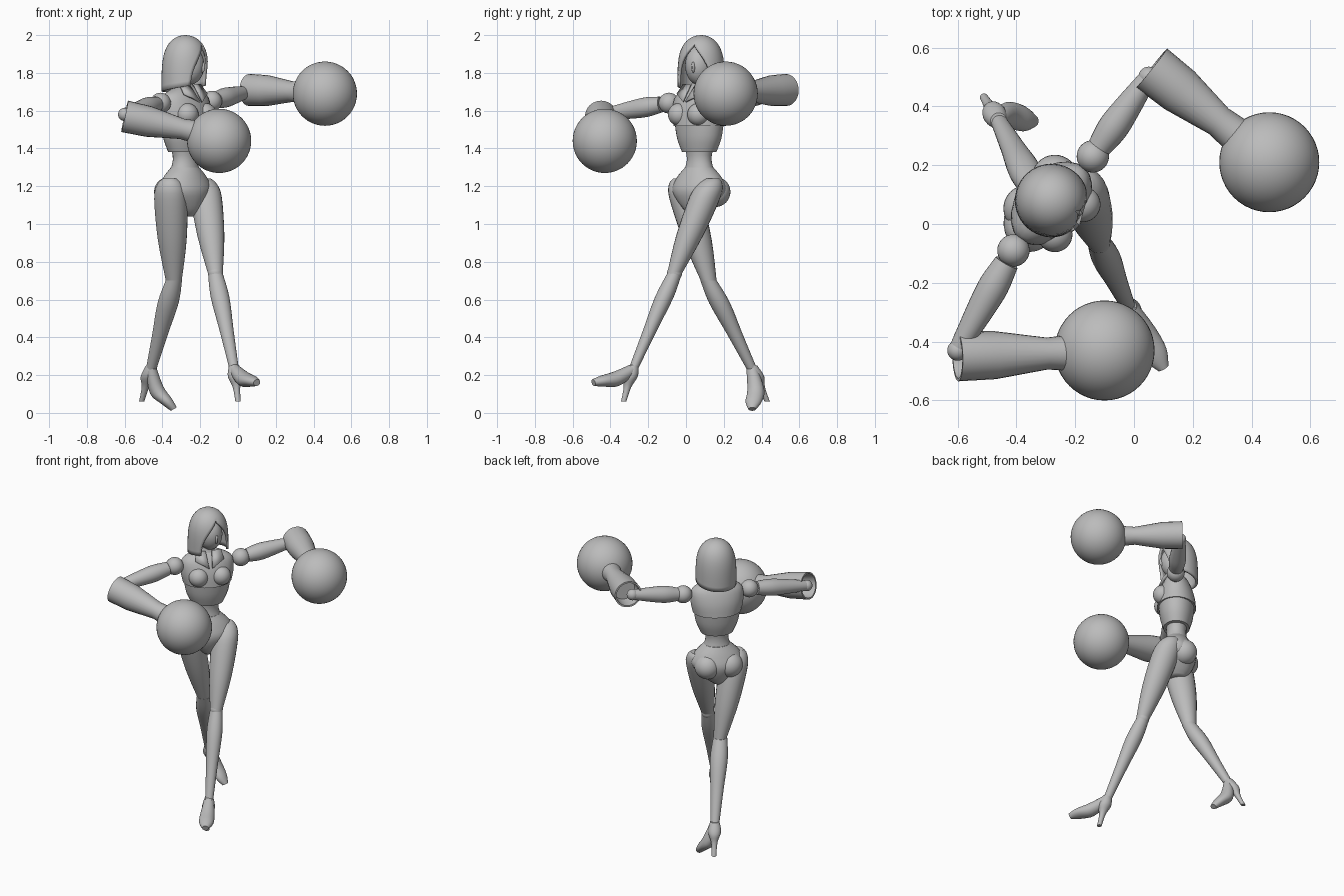
import bpy, bmesh
from math import sin, cos, pi, radians
from mathutils import Vector, Matrix

cube = bpy.data.objects.get("Cube")
if cube:
    bpy.data.objects.remove(cube)

grey = bpy.data.materials.new("matte grey")
grey.use_nodes = True
grey.diffuse_color = (0.5, 0.5, 0.5, 1)
grey.node_tree.nodes["Principled BSDF"].inputs["Base Color"].default_value = grey.diffuse_color

UP = Vector((0, 0, 1))
BODY = Matrix.Translation((-0.28, 0.07, 0)) @ Matrix.Rotation(radians(47), 4, 'Z')
HEAD = Matrix.Translation((-0.28, 0.08, 0)) @ Matrix.Rotation(radians(66), 4, 'Z')
ACROSS = BODY.to_3x3() @ Vector((1, 0, 0))


def finish(name, bm):
    """Turn a bmesh into a shaded grey object."""
    bmesh.ops.remove_doubles(bm, verts=bm.verts, dist=1e-5)
    bmesh.ops.recalc_face_normals(bm, faces=bm.faces)
    mesh = bpy.data.meshes.new(name)
    bm.to_mesh(mesh)
    bm.free()
    mesh.materials.append(grey)
    part = bpy.data.objects.new(name, mesh)
    bpy.context.collection.objects.link(part)
    bpy.ops.object.select_all(action='DESELECT')
    part.select_set(True)
    bpy.context.view_layer.objects.active = part
    bpy.ops.object.shade_smooth_by_angle(angle=radians(40))
    return part


def skin(bm, rings, closed=True):
    """Join rings of points with quads and return the vertex loops."""
    loops = [[bm.verts.new(point) for point in ring] for ring in rings]
    count = len(loops[0])
    for lower, upper in zip(loops, loops[1:]):
        for i in range(count if closed else count - 1):
            j = (i + 1) % count
            bm.faces.new((lower[i], lower[j], upper[j], upper[i]))
    return loops


def blend(keys, steps):
    """Smooth curve through the key vectors."""
    curve = []
    for i in range(len(keys) - 1):
        a, b, c, d = (keys[min(max(i + k, 0), len(keys) - 1)] for k in (-1, 0, 1, 2))
        for s in range(steps):
            t = s / steps
            curve.append(b + (c - a) * t / 2 + (a * 2 - b * 5 + c * 4 - d) * t * t / 2
                         + (b * 3 - a - c * 3 + d) * t ** 3 / 2)
    return curve + [keys[-1]]


def loft(name, sections, normal, side, steps=4, sides=24):
    """Loft ellipses given as (centre, side radius, other radius)."""
    normal = normal.normalized()
    u = (side - normal * side.dot(normal)).normalized()
    v = normal.cross(u)
    keys = [Vector((*centre, wide, deep)) for centre, wide, deep in sections]
    rings = []
    for x, y, z, wide, deep in blend(keys, steps):
        turns = [2 * pi * i / sides for i in range(sides)]
        rings.append([Vector((x, y, z)) + u * wide * cos(a) + v * deep * sin(a) for a in turns])
    bm = bmesh.new()
    loops = skin(bm, rings)
    bm.faces.new(loops[0])
    bm.faces.new(loops[-1])
    return finish(name, bm)


def trunk(name, *levels):
    """Torso piece from level sections: height, half width, half depth."""
    sections = [(BODY @ Vector((0, 0, z)), wide, deep) for z, wide, deep in levels]
    loft(name, sections, UP, ACROSS)


def limb(name, start, end, size, profile, level=False, steps=4, depth=1):
    """Straight limb whose radius follows (fraction, scale) pairs."""
    sections = [(start.lerp(end, f), size * r, size * r * depth) for f, r in profile]
    axis = end - start
    side = ACROSS if level else axis.cross(UP)
    loft(name, sections, UP if level else axis, side, steps)


def ball(name, centre, size, frame=Matrix(), segments=32):
    bm = bmesh.new()
    bmesh.ops.create_uvsphere(bm, u_segments=segments, v_segments=segments // 2, radius=1)
    scale = size if isinstance(size, tuple) else (size,) * 3
    place = frame @ Matrix.Translation(centre) @ Matrix.Diagonal((*scale, 1))
    bmesh.ops.transform(bm, verts=bm.verts, matrix=place)
    finish(name, bm)


# torso
trunk("chest", (1.73, 0.05, 0.04), (1.68, 0.15, 0.08), (1.6, 0.165, 0.11), (1.52, 0.15, 0.12))
trunk("ribs", (1.53, 0.145, 0.11), (1.45, 0.13, 0.1), (1.38, 0.1, 0.08))
trunk("waist", (1.42, 0.09, 0.07), (1.34, 0.07, 0.06), (1.25, 0.1, 0.08))
trunk("pelvis", (1.3, 0.08, 0.07), (1.24, 0.14, 0.1), (1.17, 0.16, 0.12), (1.08, 0.08, 0.09),
      (1.04, 0.03, 0.05))
trunk("neck", (1.8, 0.04, 0.04), (1.74, 0.04, 0.04), (1.7, 0.08, 0.06))

# paired torso shapes and pointed collar
for sign, label in ((1, "left"), (-1, "right")):
    ball(label + "_bust", (sign * 0.07, -0.08, 1.58), 0.06, BODY)
    ball(label + "_buttock", (sign * 0.07, 0.05, 1.17), 0.08, BODY)
    bm = bmesh.new()
    corners = ((0.08, -0.04, 1.74), (0.09, -0.08, 1.69), (0.01, -0.12, 1.65), (0.02, -0.05, 1.74))
    bm.faces.new([bm.verts.new(BODY @ Vector((sign * x, y, z))) for x, y, z in corners])
    collar = finish(label + "_collar", bm)
    collar.modifiers.new("thickness", 'SOLIDIFY').thickness = 0.01

# head
ball("face", (0, -0.02, 1.84), (0.075, 0.085, 0.105), HEAD)
ball("nose", (0, -0.1, 1.83), (0.01, 0.015, 0.03), HEAD, segments=12)

# hood: domed shell with an arched gap that closes toward the top
bm = bmesh.new()
rings = []
levels, spokes = 16, 32
for k in range(levels + 1):
    rise = sin(pi / 2 * k / levels)
    radius = 0.125 * max(0, 1 - rise ** 4) ** 0.5
    gap = radians(52) * max(0, 1 - (rise / 0.8) ** 2)
    ring = []
    for i in range(spokes + 1):
        a = gap + (pi - gap) * 2 * i / spokes
        hem = 0.02 * (1 + cos(a)) * (1 - rise)
        ring.append(HEAD @ Vector((radius * sin(a), -radius * cos(a), 1.7 + 0.3 * rise + hem)))
    rings.append(ring)
skin(bm, rings, closed=False)
shell = finish("hood", bm).modifiers.new("thickness", 'SOLIDIFY')
shell.thickness = 0.014
shell.offset = -1

# arms: shoulder, elbow, open gauntlet end, wrist and fist
ARMS = {
    "left": ((-0.14, 0.23, 1.65), (0.05, 0.5, 1.7), (0.06, 0.53, 1.71), (0.3, 0.34, 1.7),
             (0.46, 0.21, 1.69)),
    "right": ((-0.41, -0.09, 1.64), (-0.6, -0.43, 1.58), (-0.6, -0.45, 1.57), (-0.28, -0.44, 1.5),
              (-0.1, -0.43, 1.44)),
}
UPPER_ARM = ((0.12, 0.8), (0.35, 1), (0.6, 0.9), (1, 0.6))
# the first two pairs run back inside so the open end is hollow
GAUNTLET = ((0.3, 0.1), (0.3, 0.8), (0, 0.88), (0, 1), (0.4, 0.96), (0.95, 0.64), (1.3, 0.75))
for label, joints in ARMS.items():
    shoulder, elbow, cuff, wrist, fist = map(Vector, joints)
    ball(label + "_shoulder", shoulder, 0.055)
    limb(label + "_upper_arm", shoulder, elbow, 0.052, UPPER_ARM)
    ball(label + "_elbow", elbow, 0.035)
    limb(label + "_gauntlet", cuff, wrist, 0.085, GAUNTLET, steps=1)
    ball(label + "_fist", fist, 0.17, segments=48)

# legs: hip, knee, ankle, instep, toe and heel tip, then thigh and calf size
LEGS = {
    "left": ((-0.18, 0.14, 1.24), (-0.12, -0.06, 0.74), (-0.02, -0.28, 0.23), (0.03, -0.37, 0.18),
             (0.1, -0.49, 0.16), (0, -0.33, 0.06), 0.08, 0.048),
    "right": ((-0.36, -0.03, 1.24), (-0.34, 0.12, 0.7), (-0.46, 0.35, 0.23), (-0.43, 0.37, 0.12),
              (-0.34, 0.35, 0.02), (-0.51, 0.43, 0.06), 0.085, 0.054),
}
THIGH = ((0, 0.45), (0.06, 0.8), (0.2, 1), (0.6, 0.87), (1, 0.48))
CALF = ((0, 0.78), (0.25, 1), (0.6, 0.75), (1, 0.5))
HEEL = ((0, 0.7), (0.3, 1), (0.6, 0.5), (1, 0.35))
for label, (*joints, thigh, calf) in LEGS.items():
    hip, knee, ankle, instep, toe, heel = map(Vector, joints)
    limb(label + "_thigh", hip, knee, thigh, THIGH, level=True, depth=1.06)
    ball(label + "_knee", knee, 0.04)
    limb(label + "_calf", knee, ankle, calf, CALF, level=True, depth=1.06)
    # high heeled shoe
    axis = toe - ankle
    sole = [(ankle, 0.03, 0.03), (instep, 0.045, 0.04), (instep.lerp(toe, 0.6), 0.043, 0.03),
            (toe, 0.02, 0.018)]
    loft(label + "_shoe", sole, axis, axis.cross(UP))
    limb(label + "_heel", ankle + UP * 0.02, heel, 0.04, HEEL, level=True)
